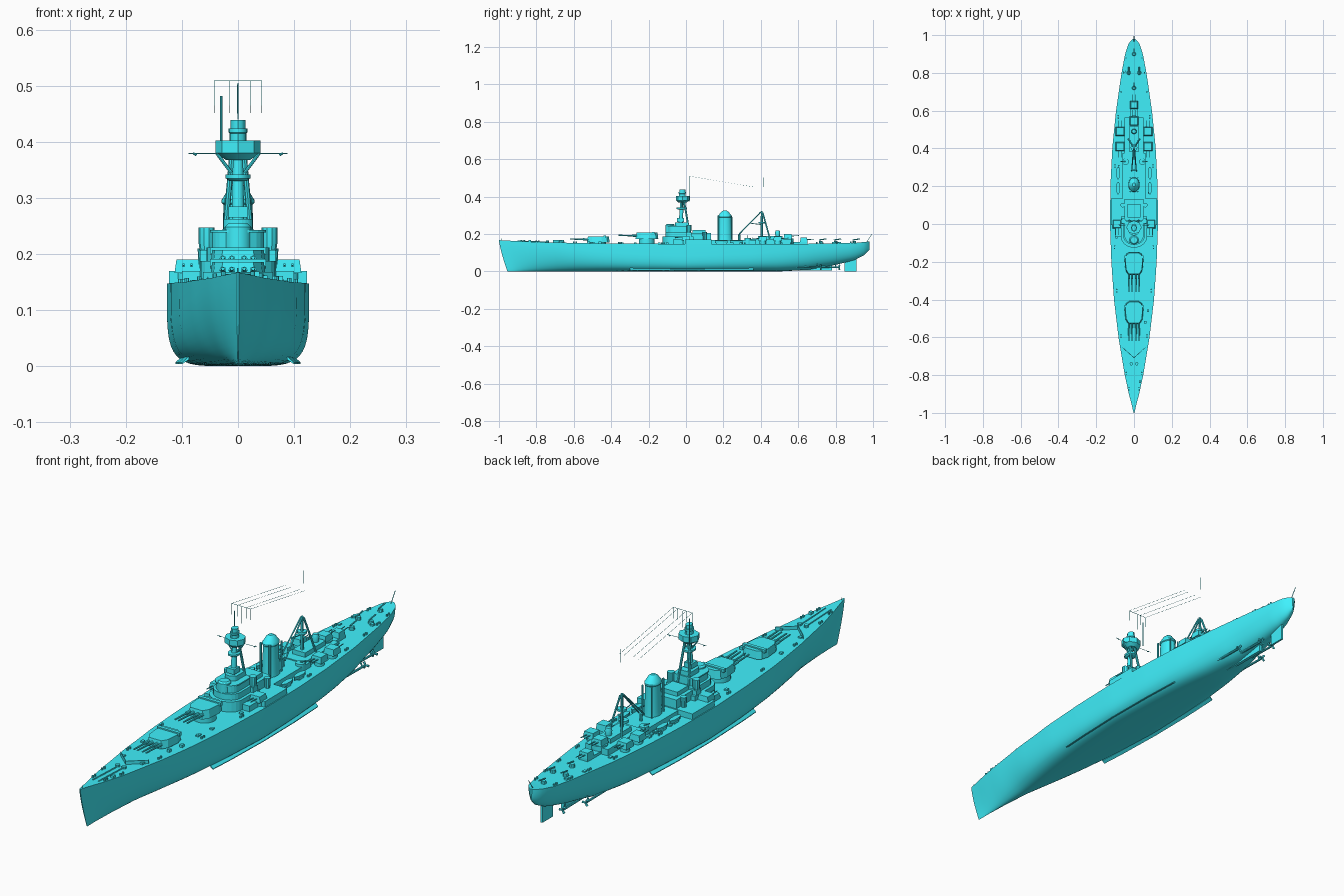
import bpy, bmesh, math, random
from mathutils import Vector

random.seed(4)
paint = bpy.data.materials.new("cyan_paint")
paint.diffuse_color = (.05, .88, .98, 1)


def finish(name, bm, smooth=True):
    bmesh.ops.recalc_face_normals(bm, faces=bm.faces)
    me = bpy.data.meshes.new(name)
    bm.to_mesh(me)
    bm.free()
    me.materials.append(paint)
    ob = bpy.data.objects.new(name, me)
    bpy.context.collection.objects.link(ob)
    if smooth:
        bpy.context.view_layer.objects.active = ob
        ob.select_set(True)
        bpy.ops.object.shade_smooth_by_angle(angle=math.radians(35))
        ob.select_set(False)
    return ob


def loft(name, rings, smooth=True):
    bm = bmesh.new()
    vs = [[bm.verts.new(p) for p in r] for r in rings]
    n = len(vs[0])
    for a, b in zip(vs, vs[1:]):
        for i in range(n):
            j = (i + 1) % n
            bm.faces.new((a[i], a[j], b[j], b[i]))
    bm.faces.new(vs[0])
    bm.faces.new(vs[-1])
    return finish(name, bm, smooth)


def prism(name, plan, z0, z1, top=1.0):
    # extrude a plan outline upward, optionally tapering about its middle
    cx = sum(p[0] for p in plan) / len(plan)
    cy = sum(p[1] for p in plan) / len(plan)
    up = [(cx + (x - cx) * top, cy + (y - cy) * top, z1) for x, y in plan]
    return loft(name, [[(x, y, z0) for x, y in plan], up], False)


def box(name, x, y, z0, z1, w, d, top=1.0):
    return prism(name, [(x - w / 2, y - d / 2), (x + w / 2, y - d / 2),
                        (x + w / 2, y + d / 2), (x - w / 2, y + d / 2)], z0, z1, top)


def oval(name, y, levels, x=0, n=20):
    # levels: (z, x radius, y radius)
    return loft(name, [[(x + rx * math.cos(2 * math.pi * i / n), y + ry * math.sin(2 * math.pi * i / n), z)
                        for i in range(n)] for z, rx, ry in levels])


def rod(name, a, b, r, r2=None, n=8):
    a, b = Vector(a), Vector(b)
    d = (b - a).normalized()
    u = d.orthogonal().normalized()
    v = d.cross(u)
    return loft(name, [[c + (u * math.cos(2 * math.pi * i / n) + v * math.sin(2 * math.pi * i / n)) * q
                        for i in range(n)] for c, q in ((a, r), (b, r if r2 is None else r2))])


def interp(table, t):
    for (a, va), (b, vb) in zip(table, table[1:]):
        if t <= b:
            return va + (vb - va) * max(0, (t - a) / (b - a))
    return table[-1][1]


# hull: superellipse sections lofted from bow to stern
WIDTH = [(-1, .002), (-.95, .014), (-.9, .027), (-.8, .049), (-.6, .082), (-.4, .106), (-.2, .12), (0, .127),
         (.2, .125), (.4, .115), (.6, .095), (.8, .066), (.9, .047), (.95, .031), (.97, .018), (.98, .004)]
KEEL = [(-1, 0), (.5, 0), (.65, .008), (.8, .035), (.9, .06), (.95, .085), (.98, .115)]
SHEER = [(-1, .167), (-.8, .157), (-.5, .15), (0, .147), (.6, .147), (.9, .152), (.98, .16)]
FULL = [(-1, 1.7), (-.7, 2.1), (-.3, 4), (0, 5), (.35, 4), (.7, 2.4), (.98, 2)]
deck = lambda y: interp(SHEER, y)
stations = [-1 + 1.98 * i / 60 for i in range(58)] + [.905, .93, .95, .965, .975, .98]
rings = []
for y in stations:
    w, zk, zt, n = (interp(t, y) for t in (WIDTH, KEEL, SHEER, FULL))
    half = []
    for k in range(13):
        a = math.pi / 2 * k / 12
        f = 1 - max(0, math.sin(a)) ** (2 / n)
        x = w * max(0, math.cos(a)) ** (2 / n)
        rake = .045 * (1 - f) ** 1.3 * max(0, min(1, (-.5 - y) / .5))
        half.append((x, y + rake, zk + (zt - zk) * f))
    rings.append([(-x, yy, z) for x, yy, z in half[:-1]] + half[::-1])
loft("hull", rings)

# underwater gear
box("rudder", 0, .88, 0, .08, .008, .065)
box("skeg", 0, .68, .004, .05, .012, .2)
for s in (-1, 1):
    keel = [(y, interp(WIDTH, y)) for y in (-.3, -.2, -.1, 0, .1, .2, .3, .36)]
    loft("bilge_keel", [[(s * w * .77, y, .012), (s * w * .88, y, .004), (s * w * .88, y, .007), (s * w * .78, y, .018)]
                        for y, w in keel], False)
    for x, y in ((.028, .82), (.06, .72)):
        rod("propeller_shaft", (s * x, y - .27, .026), (s * x, y, .022), .0045)
        rod("shaft_strut", (s * x, y - .02, .022), (s * x * .6, y - .02, .075), .003)
        for k in range(3):
            a = k * 2.094
            rod("propeller_blade", (s * x, y, .022), (s * x + .014 * math.cos(a), y, .022 + .014 * math.sin(a)), .003, .005, 6)


# main turrets with four barrels each
def turret(y, zb, z0, z1):
    oval("barbette", y, [(zb, .042, .042), (z0, .042, .042)], n=28)
    plan = [(-.03, -.06), (.03, -.06), (.045, -.035), (.05, .02), (.042, .05), (.025, .062),
            (-.025, .062), (-.042, .05), (-.05, .02), (-.045, -.035)]
    prism("main_turret", [(x, y + q) for x, q in plan], z0, z1, .92)
    box("turret_rangefinder", 0, y + .035, z1 - .008, z1 + .005, .1, .014)
    zm = z0 + .5 * (z1 - z0)
    for x in (-.027, -.011, .011, .027):
        rod("main_gun_sleeve", (x, y - .045, zm), (x, y - .08, zm + .001), .006)
        rod("main_gun", (x, y - .07, zm), (x, y - .15, zm + .003), .0042, .003)


turret(-.47, .14, .155, .186)
turret(-.21, .14, .174, .207)


# bridge tiers with rounded fronts
def rounded(name, w, y0, y1, z0, z1):
    plan = [(w, y1), (-w, y1)] + [(-w * math.cos(math.pi * i / 12), y0 + w * .8 - w * .8 * math.sin(math.pi * i / 12))
                                  for i in range(13)]
    prism(name, plan, z0, z1)


rounded("bridge_base", .068, -.125, .04, .14, .188)
rounded("bridge_lower", .056, -.11, .03, .188, .212)
rounded("bridge_upper", .046, -.1, .015, .212, .238)
rounded("bridge_roof", .05, -.104, .015, .238, .243)
oval("conning_tower", -.085, [(.2, .024, .024), (.248, .024, .024), (.254, .018, .018)])
rounded("chart_house", .026, -.06, .01, .24, .262)

# midship decks
box("raised_midship", 0, .065, .13, .17, .246, .14)
box("midship_house", 0, .075, .165, .205, .1, .115)
box("midship_house_top", 0, .07, .205, .222, .07, .07)
box("funnel_deck", 0, .25, .14, .168, .12, .25)
box("aft_house", 0, .455, .14, .172, .1, .22)
box("aft_house_upper", 0, .45, .172, .19, .055, .13)
box("after_deck_house", 0, .6, .14, .158, .04, .1)

# funnel
oval("funnel", .208, [(.16, .031, .04), (.185, .028, .037), (.288, .026, .034), (.291, .029, .037), (.297, .029, .037),
                      (.303, .025, .032), (.318, .017, .02), (.325, .008, .01)], n=24)
for s in (-1, 1):
    rod("steam_pipe", (s * .02, .172, .16), (s * .02, .172, .3), .004)
    rod("steam_pipe_aft", (s * .02, .246, .16), (s * .02, .246, .29), .003)

# tripod foremast and fire-control top
rod("foremast", (0, -.03, .23), (0, -.02, .39), .012, .009, 12)
for s in (-1, 1):
    rod("foremast_leg", (s * .026, .02, .2), (s * .01, -.012, .385), .005)
    rod("signal_yard", (0, -.01, .379), (s * .088, -.005, .379), .0008)
    rod("top_brace", (s * .012, -.02, .345), (s * .038, -.02, .38), .003)
    rod("yard_lamp", (s * .074, -.005, .376), (s * .08, -.005, .38), .002)
box("searchlight_platform", 0, -.03, .265, .285, .034, .036)
oval("mast_platform", -.022, [(.33, .015, .02), (.335, .022, .028), (.342, .022, .028)])
oval("fighting_top", -.018, [(.368, .022, .022), (.38, .04, .036), (.402, .04, .036)], n=8)
oval("director_base", -.02, [(.402, .015, .018), (.415, .015, .018), (.417, .017, .02), (.424, .017, .02)], n=12)
oval("director_head", -.02, [(.42, .013, .016), (.439, .013, .016)], n=12)
rod("topmast", (-.03, .02, .375), (-.03, .02, .482), .0022)

# aerials
rod("aerial_spreader", (-.042, .02, .509), (.042, .02, .509), .0008, n=4)
rod("aerial_pole", (0, .02, .44), (0, .02, .505), .0008, n=4)
rod("main_topmast", (0, .412, .45), (0, .412, .502), .0015, n=5)
for x in (-.042, -.015, .022, .042):
    rod("aerial_wire", (x, .02, .509), (x, .36, .452), .0005, n=4)
    rod("aerial_drop", (x, .02, .509), (x, .02, .465), .0007, n=4)

# tripod mainmast and crane boom
rod("mainmast", (0, .405, .17), (0, .405, .322), .007, .005)
for s in (-1, 1):
    rod("mainmast_leg", (s * .03, .45, .17), (s * .004, .41, .315), .004)
    rod("crane_boom", (s * .012, .28, .195), (s * .003, .4, .318), .003)
oval("mainmast_top", .405, [(.255, .018, .018), (.264, .018, .018)], n=12)
rod("crane_tie", (0, .34, .258), (0, .405, .25), .002)
rod("crane_post", (0, .285, .165), (0, .285, .197), .006)


# secondary gun houses
def gun_house(x, y, z0, h, aim, size=.046):
    oval("gun_mount", y, [(z0 - .02, size * .4, size * .4), (z0, size * .4, size * .4)], x, 14)
    box("gun_house", x, y, z0, z0 + h, size, size, .86)
    for o in (-.007, .007):
        rod("gun_barrel", (x + o, y + aim * size * .4, z0 + h * .55), (x + o, y + aim * (size * .5 + .035), z0 + h * .65), .002)


for s in (-1, 1):
    gun_house(s * .074, .41, .162, .025, -1)
    gun_house(s * .074, .49, .162, .025, 1)
    gun_house(s * .09, 0, .166, .024, -1)
    oval("side_director", .015, [(.205, .012, .012), (.218, .014, .014), (.247, .014, .014)], s * .056, 10)
    box("director_bracket", s * .052, .015, .17, .207, .03, .03)
    box("side_ledge", s * .075, -.04, .145, .17, .05, .06)
    oval("searchlight", .1, [(.17, .01, .01), (.21, .012, .012)], s * .06, 10)
    oval("light_gun_tub", .33, [(.145, .018, .018), (.178, .018, .018)], s * .045, 12)
    rod("light_gun", (s * .045, .33, .178), (s * .07, .33, .192), .0025)
    # ship boats on cradles
    for y in (.19, .27):
        loft("boat", [[(s * .084 + k * w, y + d, z) for k, z in ((-1, .166), (-.6, .152), (.6, .152), (1, .166))]
                      for d, w in ((-.034, .002), (-.018, .01), (.015, .011), (.032, .004))])
        box("boat_cradle", s * .084, y, .14, .156, .016, .03)
    # breakwater, anchor gear and bollards
    loft("breakwater", [[(x, y, .145), (x, y, .168), (x, y + .004, .168), (x, y + .004, .145)]
                        for x, y in ((0, -.71), (s * .062, -.655))], False)
    rod("anchor_chain", (s * .012, -.74, .157), (s * .012, -.9, .163), .0025, n=5)
    oval("capstan", -.74, [(.15, .009, .009), (.164, .009, .009)], s * .014, 10)
    for y in (-.88, -.8, -.6, -.36, -.13, .3, .56, .7, .8, .88):
        for dy in (0, .014):
            x = interp(WIDTH, y) * .84
            oval("bollard", y + dy, [(deck(y) - .005, .004, .004), (deck(y) + .008, .004, .004)], s * x, 8)

gun_house(0, .545, .176, .024, 1)
oval("aft_barbette", .545, [(.14, .03, .03), (.177, .03, .03)])
gun_house(0, .63, .158, .022, 1, .04)
oval("aft_director", .49, [(.19, .012, .012), (.208, .014, .014), (.22, .01, .01)])

# quarterdeck fittings, hatches and vents
for x, y in ((-.028, .8), (.028, .8), (0, .9), (0, .72)):
    oval("deck_gun_base", y, [(.14, .012, .012), (.163, .009, .009)], x, 10)
    rod("deck_gun", (x, y - .01, .168), (x, y + .03, .174), .003)
for k in range(26):
    y = random.choice((random.uniform(-.85, .0), random.uniform(.14, .85)))
    x = random.choice((-1, 1)) * interp(WIDTH, y) * random.uniform(.6, .8)
    box("hatch", x, y, deck(y) - .006, deck(y) + random.uniform(.004, .011), .012, .014)

# flagstaffs
rod("ensign_staff", (0, .965, .155), (0, .995, .2), .0015, n=5)
rod("jack_staff", (0, -.985, .16), (0, -.985, .175), .0015, n=5)
